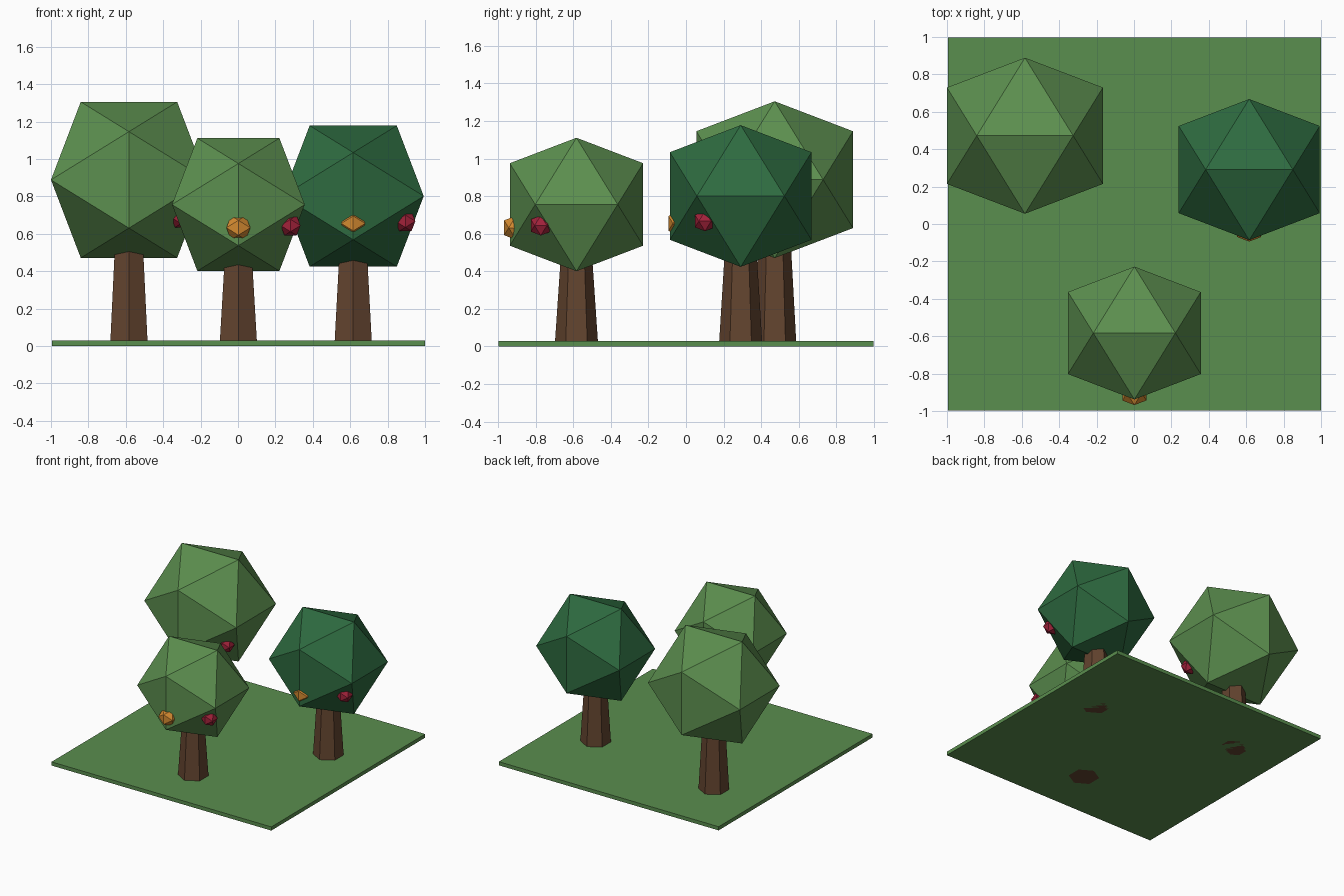
import bpy, bmesh, math
from mathutils import Vector

if "Cube" in bpy.data.objects:
    bpy.data.objects.remove(bpy.data.objects["Cube"])

PHI = (1 + math.sqrt(5)) / 2


def material(name, r, g, b):
    def linear(c):
        c /= 255
        return c / 12.92 if c <= 0.04045 else ((c + 0.055) / 1.055) ** 2.4
    mat = bpy.data.materials.new(name)
    mat.diffuse_color = (linear(r), linear(g), linear(b), 1)
    mat.use_nodes = True
    mat.node_tree.nodes["Principled BSDF"].inputs["Base Color"].default_value = mat.diffuse_color
    return mat


GRASS = material("grass_green", 90, 142, 78)
LEAF = material("leaf_green", 92, 143, 79)
DARK_LEAF = material("dark_leaf_green", 46, 107, 64)
BARK = material("bark_brown", 99, 68, 47)
ORANGE = material("fruit_orange", 212, 138, 48)
RED = material("fruit_red", 162, 34, 58)


def finish(name, bm, mat, location):
    bmesh.ops.recalc_face_normals(bm, faces=bm.faces)
    mesh = bpy.data.meshes.new(name)
    bm.to_mesh(mesh)
    bm.free()
    mesh.materials.append(mat)
    obj = bpy.data.objects.new(name, mesh)
    obj.location = location
    bpy.context.collection.objects.link(obj)
    return obj


def icosahedron(name, half, mat, location):
    """Twenty-sided ball with a level edge on top; half is its half extent."""
    bm = bmesh.new()
    short = half / PHI
    for a in (-short, short):
        for b in (-half, half):
            for co in ((a, 0, b), (0, b, a), (b, a, 0)):
                bm.verts.new(co)
    bmesh.ops.convex_hull(bm, input=bm.verts)
    return finish(name, bm, mat, location)


def trunk(name, x, y, height):
    """Tapered six-sided trunk with a corner facing the front."""
    bm = bmesh.new()
    rings = []
    for radius, z in ((0.116, 0), (0.082, height)):
        rings.append([bm.verts.new((radius * math.sin(i * math.pi / 3),
                                    -radius * math.cos(i * math.pi / 3), z))
                      for i in range(6)])
    low, top = rings
    bm.faces.new(low)
    bm.faces.new(top)
    for i in range(6):
        j = (i + 1) % 6
        bm.faces.new((low[i], low[j], top[j], top[i]))
    return finish(name, bm, BARK, (x, y, 0))


# Ground slab
bm = bmesh.new()
bmesh.ops.create_cube(bm, size=1)
bmesh.ops.scale(bm, verts=bm.verts, vec=(1.994, 1.994, 0.03))
finish("ground", bm, GRASS, (0.003, 0, 0.015))

# Trees: name, x, y, crown height, crown half extent, trunk top, leaf, fruit height
TREES = (
    ("large", -0.583, 0.472, 0.888, 0.417, 0.62, LEAF, 0.675),
    ("front", 0.002, -0.583, 0.756, 0.355, 0.50, LEAF, 0.632),
    ("dark", 0.616, 0.291, 0.801, 0.377, 0.55, DARK_LEAF, 0.655),
)
for name, x, y, z, half, top, leaf, fruit_z in TREES:
    trunk(name + "_tree_trunk", x, y, top)
    icosahedron(name + "_tree_crown", half, leaf, (x, y, z))
    # Fruit set into the crown
    icosahedron(name + "_tree_red_fruit", 0.053, RED,
                Vector((x + 0.279, y - 0.19, fruit_z + 0.012)))
    if name != "large":
        icosahedron(name + "_tree_orange_fruit", 0.064, ORANGE,
                    Vector((x, y - 0.321, fruit_z)))
